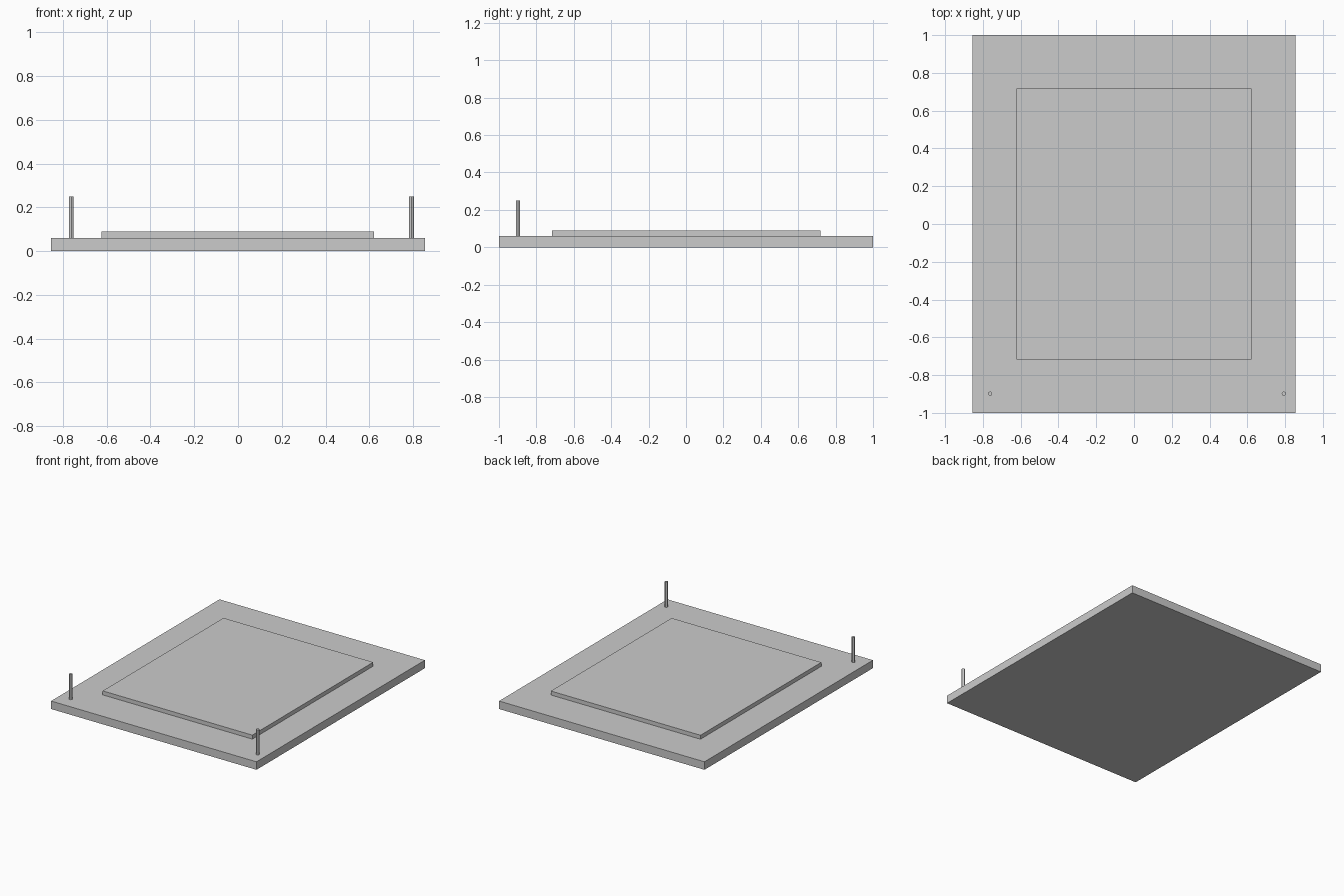
import bpy

if "Cube" in bpy.data.objects:
    bpy.data.objects.remove(bpy.data.objects["Cube"])


def box(name, x0, x1, y0, y1, z0, z1):
    bpy.ops.mesh.primitive_cube_add(
        size=1, location=((x0 + x1) / 2, (y0 + y1) / 2, (z0 + z1) / 2))
    ob = bpy.context.object
    ob.name = name
    ob.scale = (x1 - x0, y1 - y0, z1 - z0)
    bpy.ops.object.transform_apply(location=False, rotation=False, scale=True)
    return ob


# Base slab and the raised panel on top
box("base_slab", -0.854, 0.854, -1.0, 1.0, 0.0, 0.06)
box("raised_panel", -0.623, 0.621, -0.717, 0.718, 0.06, 0.09)

# Two slim upright posts near the front corners
for name, x in (("left_post", -0.762), ("right_post", 0.793)):
    bpy.ops.mesh.primitive_cylinder_add(
        vertices=12, radius=0.011, depth=0.19, location=(x, -0.898, 0.155))
    bpy.context.object.name = name
    bpy.ops.object.shade_smooth_by_angle()
